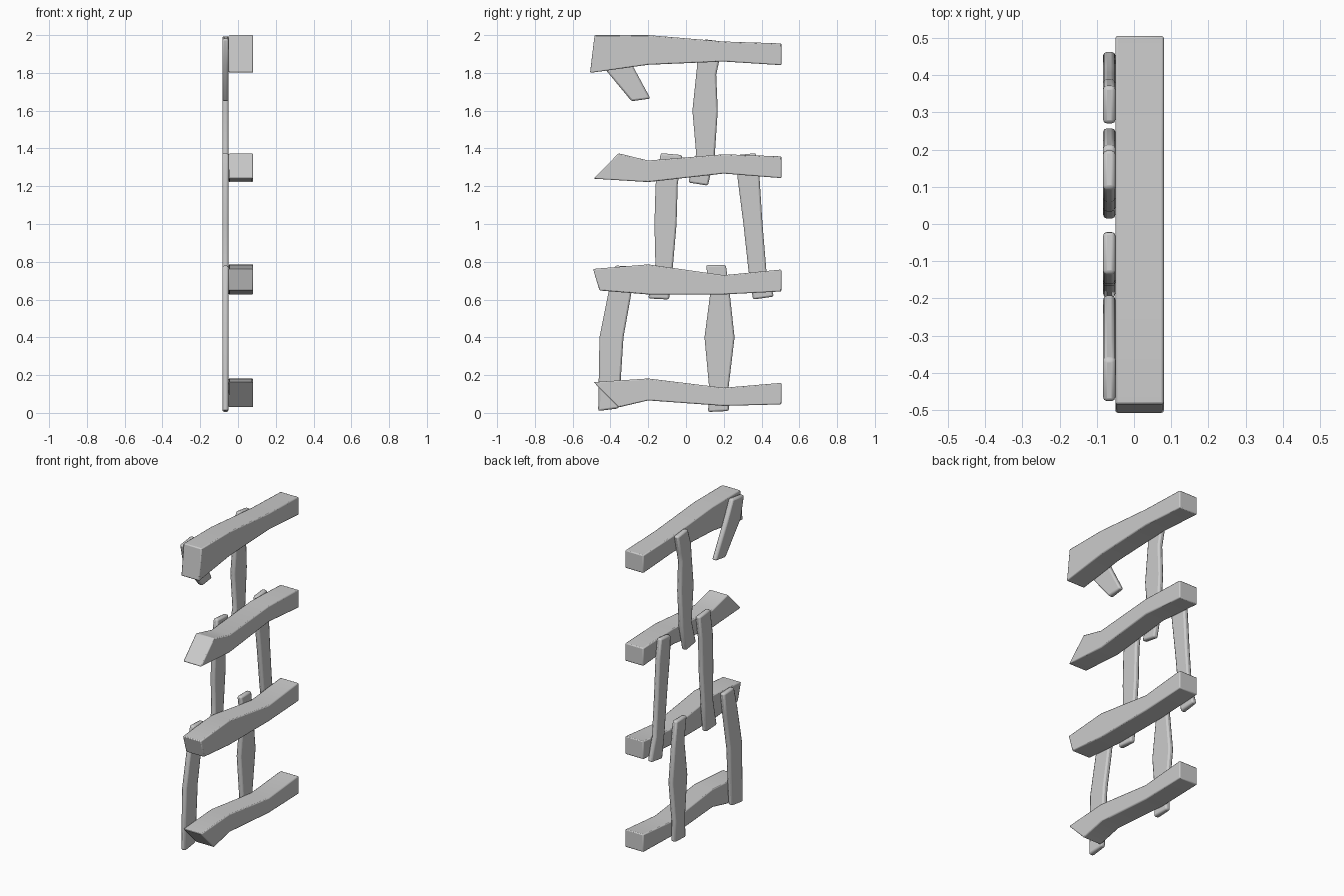
import bpy, bmesh, math


def plank(name, stations, x0, x1, bevel):
    """Wobbly board: each station is a pair of (y, z) edge points, swept through x0..x1."""
    bm = bmesh.new()
    rings = []
    for ya, za, yb, zb in stations:
        rings.append([bm.verts.new(p) for p in
                      ((x0, ya, za), (x1, ya, za), (x1, yb, zb), (x0, yb, zb))])
    for r, s in zip(rings, rings[1:]):
        for i in range(4):
            j = (i + 1) % 4
            bm.faces.new((r[i], r[j], s[j], s[i]))
    bm.faces.new(rings[0])
    bm.faces.new(rings[-1])
    bmesh.ops.recalc_face_normals(bm, faces=bm.faces)
    me = bpy.data.meshes.new(name)
    bm.to_mesh(me)
    bm.free()
    ob = bpy.data.objects.new(name, me)
    bpy.context.collection.objects.link(ob)
    bpy.ops.object.select_all(action='DESELECT')
    ob.select_set(True)
    bpy.context.view_layer.objects.active = ob
    bpy.ops.object.shade_smooth_by_angle(angle=math.radians(50))
    # softened edges
    mod = ob.modifiers.new("soft_edges", 'BEVEL')
    mod.width = bevel
    mod.segments = 2
    mod.limit_method = 'ANGLE'
    mod.angle_limit = math.radians(40)
    bpy.ops.object.modifier_move_to_index(modifier=mod.name, index=0)
    return ob


# Thick horizontal boards, bottom to top: (y, z) of lower edge, (y, z) of upper edge
rails = [
    [(-.357, .029, -.489, .163), (-.2, .066, -.2, .182),
     (.2, .037, .2, .133), (.505, .045, .505, .159)],
    [(-.458, .648, -.492, .762), (-.2, .627, -.2, .786),
     (.2, .627, .2, .729), (.505, .643, .505, .759)],
    [(-.489, 1.24, -.357, 1.374), (-.2, 1.222, -.2, 1.336),
     (.2, 1.267, .2, 1.369), (.505, 1.243, .505, 1.358)],
    [(-.508, 1.80, -.484, 2.0), (-.2, 1.843, -.2, 2.0),
     (.2, 1.86, .2, 1.966), (.505, 1.841, .505, 1.956)],
]
for n, st in enumerate(rails):
    plank(f"horizontal_board_{n + 1}", st, -.05, .08, .006)

# Thin upright slats behind: (y, z) of left edge, (y, z) of right edge
slats = {
    "lower_slat_left": [(-.465, .01, -.355, .024), (-.458, .4, -.331, .4),
                        (-.41, .64, -.29, .63), (-.375, .78, -.27, .775)],
    "lower_slat_right": [(.117, .005, .227, .01), (.122, .14, .226, .14),
                         (.098, .4, .257, .4), (.128, .63, .232, .63),
                         (.106, .783, .211, .783)],
    "middle_slat_left": [(-.2, .606, -.09, .6), (-.162, .79, -.07, .77),
                         (-.167, 1.0, -.05, 1.0), (-.161, 1.21, -.044, 1.21),
                         (-.134, 1.375, -.02, 1.365)],
    "middle_slat_right": [(.355, .6, .465, .616), (.33, .76, .425, .76),
                          (.304, 1.0, .405, 1.0), (.272, 1.25, .389, 1.25),
                          (.27, 1.365, .37, 1.375)],
    "upper_slat": [(.012, 1.22, .116, 1.203), (.054, 1.37, .152, 1.36),
                   (.034, 1.6, .168, 1.6), (.057, 1.82, .16, 1.79),
                   (.06, 1.87, .173, 1.85), (.095, 1.978, .2, 1.965)],
    "broken_slat": [(-.288, 1.65, -.188, 1.664), (-.445, 1.84, -.3, 1.87),
                    (-.478, 1.98, -.362, 1.995)],
}
for name, st in slats.items():
    plank(name, st, -.083, -.05, .01)
